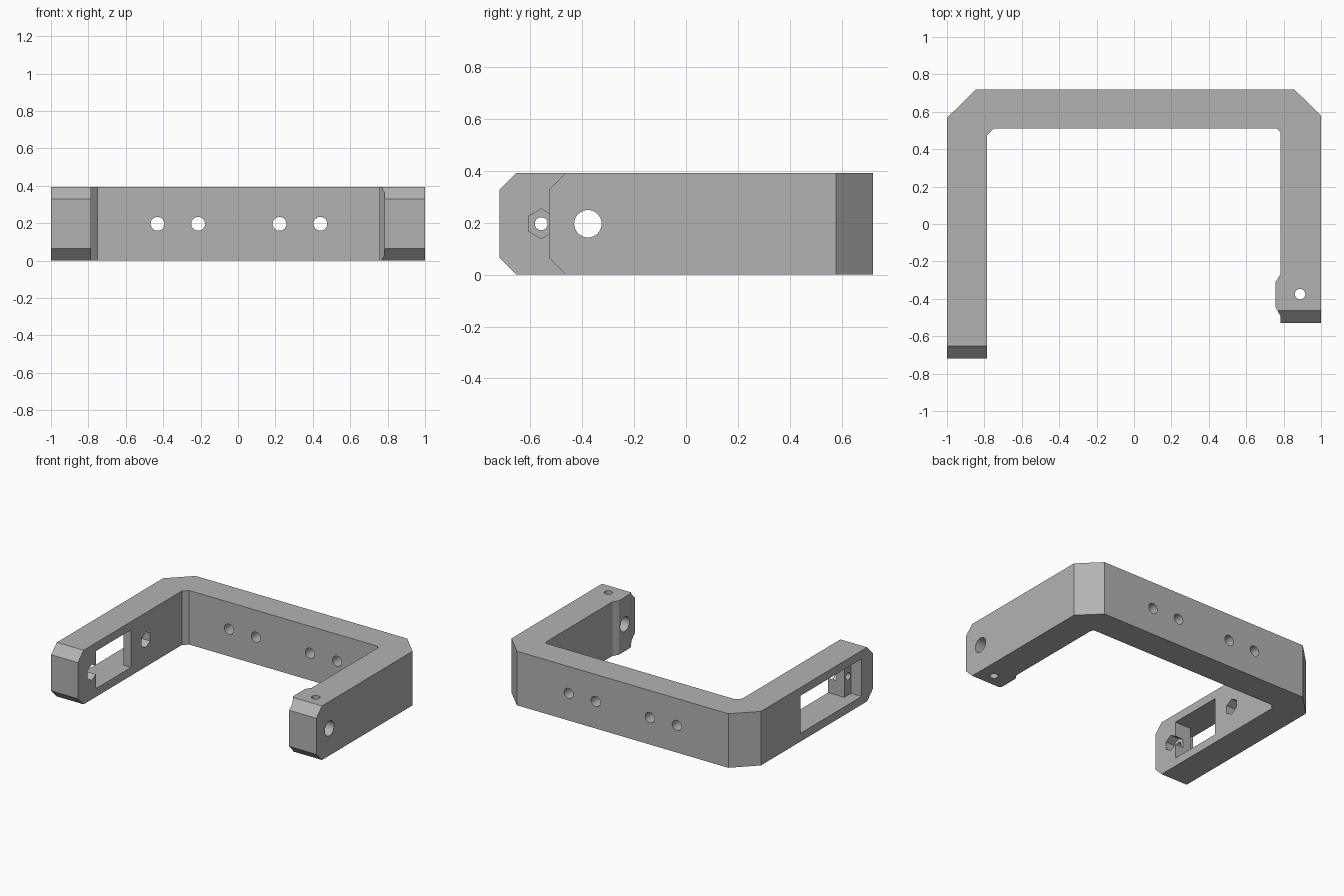
import bpy, bmesh, math
from mathutils import Vector

if "Cube" in bpy.data.objects:
    bpy.data.objects.remove(bpy.data.objects["Cube"], do_unlink=True)

H = 0.393        # height of the frame
MID = H / 2

grey = bpy.data.materials.new("plain grey")
grey.use_nodes = True
COLOUR = (0.45, 0.45, 0.45, 1)
grey.diffuse_color = COLOUR
grey.node_tree.nodes["Principled BSDF"].inputs["Base Color"].default_value = COLOUR


def prism(name, points, axis, low, high):
    """Extrude a closed 2D profile along an axis."""
    place = {"x": lambda a, b, t: Vector((t, a, b)),
             "y": lambda a, b, t: Vector((a, t, b)),
             "z": lambda a, b, t: Vector((a, b, t))}[axis]
    bm = bmesh.new()
    face = bm.faces.new([bm.verts.new(place(a, b, low)) for a, b in points])
    out = bmesh.ops.extrude_face_region(bm, geom=[face])
    moved = [v for v in out["geom"] if isinstance(v, bmesh.types.BMVert)]
    bmesh.ops.translate(bm, verts=moved, vec=place(0, 0, high - low))
    bmesh.ops.recalc_face_normals(bm, faces=bm.faces)
    mesh = bpy.data.meshes.new(name)
    bm.to_mesh(mesh)
    bm.free()
    mesh.materials.append(grey)
    obj = bpy.data.objects.new(name, mesh)
    bpy.context.collection.objects.link(obj)
    return obj


def ring(a, b, radius, sides=32):
    """Regular polygon with a corner pointing up."""
    turns = [2 * math.pi * i / sides for i in range(sides)]
    return [(a + radius * math.sin(t), b + radius * math.cos(t)) for t in turns]


def rect(a0, a1, b0, b1):
    return [(a0, b0), (a1, b0), (a1, b1), (a0, b1)]


def cut(points, axis, low, high):
    """Subtract a prism from the frame."""
    cutter = prism("cutter", points, axis, low, high)
    cutter.hide_render = True
    mod = frame.modifiers.new("cut", "BOOLEAN")
    mod.operation, mod.solver, mod.object = "DIFFERENCE", "EXACT", cutter
    bpy.ops.object.modifier_apply(modifier=mod.name)
    bpy.data.objects.remove(cutter, do_unlink=True)


# U-shaped frame with bevelled corners and a raised pad on the short arm
frame = prism("bracket_frame", [
    (-1, -0.718), (-1, 0.567), (-0.845, 0.72), (0.857, 0.72), (1, 0.578),
    (1, -0.528), (0.782, -0.528), (0.782, -0.49), (0.757, -0.445),
    (0.757, -0.31), (0.782, -0.27), (0.782, 0.493), (0.765, 0.51),
    (-0.75, 0.51), (-0.785, 0.475), (-0.785, -0.718)], "z", 0, H)
bpy.context.view_layer.objects.active = frame
frame.select_set(True)

# Sloped top and bottom edges at the arm tips
for tip, x0, x1 in ((-0.718, -1.1, -0.6), (-0.528, 0.6, 1.1)):
    wedge = [(tip - 0.1, 0.165), (tip + 0.165, -0.1), (tip - 0.1, -0.1)]
    cut(wedge, "x", x0, x1)
    cut([(y, H - z) for y, z in wedge], "x", x0, x1)

# Mounting holes through the back bar
for x in (-0.43, -0.213, 0.222, 0.44):
    cut(ring(x, MID, 0.037), "y", 0.4, 0.8)

# Pivot hole and locking screw hole in the short arm
cut(ring(-0.378, MID, 0.053), "x", 0.7, 1.1)
cut(ring(0.888, -0.375, 0.028), "z", -0.1, 0.5)

# Stepped motor pocket in the long arm: flange, body and window
for y0, y1, depth in ((-0.59, 0.115, -0.915), (-0.513, 0, -0.845), (-0.513, -0.107, -0.7)):
    cut(rect(y0, y1, 0.06, H - 0.06), "x", -1.1, depth)

# Screw holes with hexagonal nut recesses beside the window
for y in (-0.558, 0.062):
    cut(ring(y, MID, 0.025), "x", -1.1, -0.7)
    cut(ring(y, MID, 0.057, 6), "x", -0.85, -0.7)
